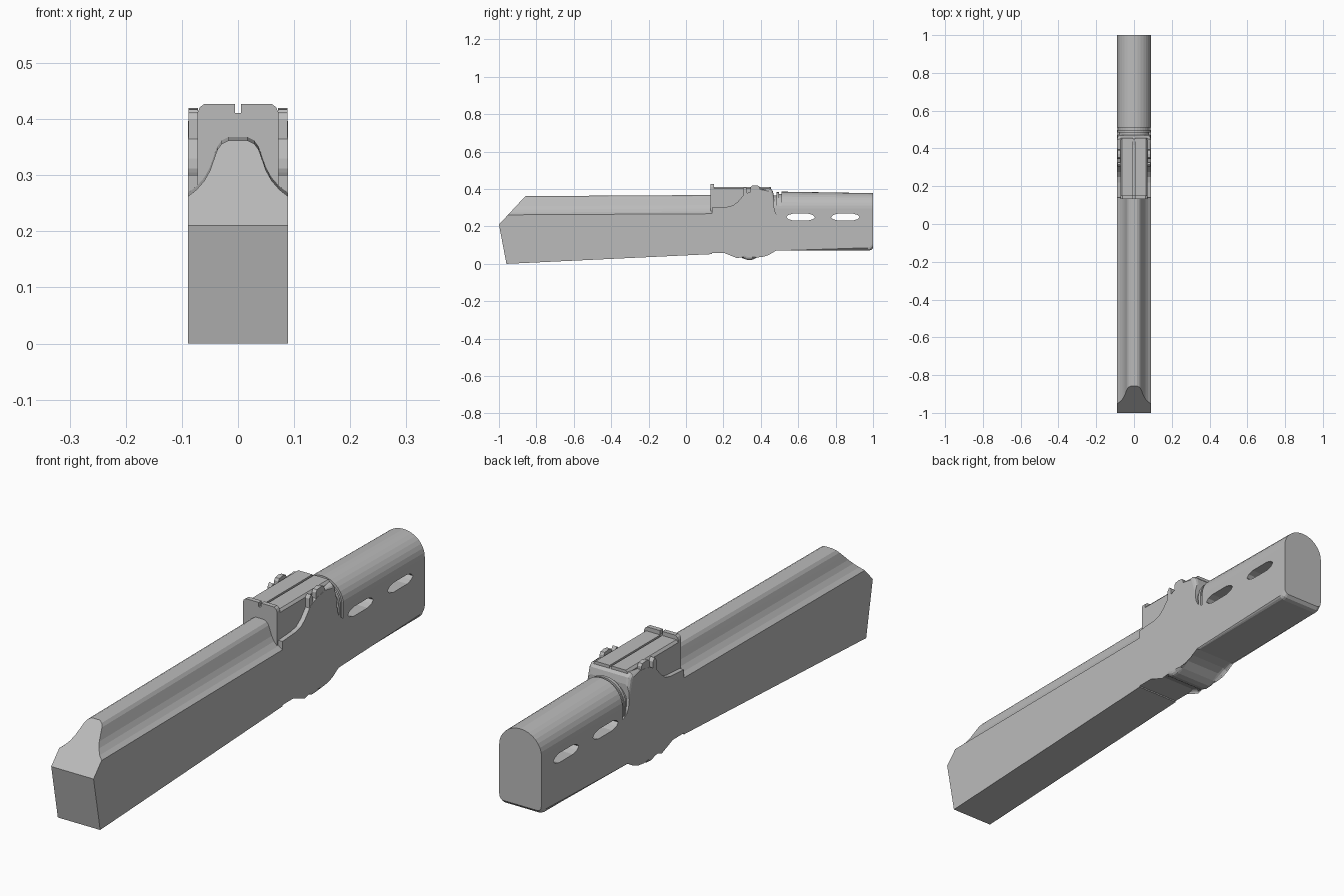
import bpy, bmesh, math

if "Cube" in bpy.data.objects:
    bpy.data.objects.remove(bpy.data.objects["Cube"])

grey = bpy.data.materials.new("plain grey")
grey.diffuse_color = (0.5, 0.5, 0.5, 1)
grey.use_nodes = True
grey.node_tree.nodes["Principled BSDF"].inputs["Base Color"].default_value = grey.diffuse_color


def finish(name, bm):
    bmesh.ops.recalc_face_normals(bm, faces=bm.faces)
    me = bpy.data.meshes.new(name)
    bm.to_mesh(me)
    bm.free()
    me.materials.append(grey)
    ob = bpy.data.objects.new(name, me)
    bpy.context.collection.objects.link(ob)
    return ob


def loft(rings, caps=True):
    """Join closed rings of 3D points into a skin."""
    bm = bmesh.new()
    vs = [[bm.verts.new(p) for p in r] for r in rings]
    n = len(vs[0])
    for a, b in zip(vs, vs[1:]):
        for i in range(n):
            j = (i + 1) % n
            bm.faces.new((a[i], a[j], b[j], b[i]))
    if caps:
        bm.faces.new(vs[0])
        bm.faces.new(vs[-1])
    return bm, vs


def mirror(half):
    """Right half of an xz section, bottom to top, made symmetrical."""
    return half + [(-x, z) for x, z in reversed(half) if x > 0]


def along_y(name, pts, y0, y1):
    return finish(name, loft([[(x, y, z) for x, z in pts] for y in (y0, y1)])[0])


def along_x(pts, x0, x1):
    return loft([[(x, y, z) for y, z in pts] for x in (x0, x1)])[0]


W = 0.0895

# Long stock: slab with a concave ridge, sloped rear end
section = mirror([(W, 0), (W, .21), (W, .262), (.074, .274), (.06, .29), (.05, .308),
                  (.043, .328), (.037, .345), (.029, .356), (.017, .362)])


def rear_y(z):
    return -.96 - .04 * z / .21 if z <= .21 else -1 + (z - .21) * .93


rear = [(x, rear_y(z), z) for x, z in section]
fore = [(x, .14, z + (.052 if z == 0 else .006)) for x, z in section]
bm, vs = loft([rear, fore], caps=False)
r = vs[0]
bm.faces.new((r[0], r[1], r[-2], r[-1]))
bm.faces.new(r[1:-1])
bm.faces.new(vs[1])
finish("stock", bm)

# Receiver sides and lower handguard in one side profile
profile = [(.14, .057), (.25, .057), (.28, .045), (.305, .029), (.33, .021), (.355, .022),
           (.38, .034), (.41, .053), (.44, .064), (.48, .07), (.975, .07), (.99, .074),
           (1, .085), (1, .25), (.505, .25), (.485, .262), (.474, .285), (.47, .31),
           (.47, .365), (.464, .39), (.45, .405), (.40, .397), (.35, .388), (.31, .37),
           (.275, .33), (.25, .312), (.22, .305), (.14, .30)]
bm = along_x(profile, -W, W)
edges = [e for e in bm.edges if abs(e.verts[0].co.x - e.verts[1].co.x) < 1e-4 and
         (all(v.co.z < .09 and v.co.y > .24 for v in e.verts) or
          all(v.co.z > .36 and v.co.y > .39 for v in e.verts))]
bmesh.ops.bevel(bm, geom=edges, offset=.016, segments=3, profile=.5,
                affect='EDGES', clamp_overlap=False)
body = finish("receiver_and_lower_handguard", bm)


# Upper handguard: half-round cover tapering slightly forward
def arch(y, rx, top, base=.25, spring=.295, n=16):
    pts = [(rx, y, base)]
    for i in range(n + 1):
        a = math.pi * i / n
        pts.append((rx * math.cos(a), y, spring + (top - spring) * math.sin(a)))
    return pts + [(-rx, y, base)]


upper = finish("upper_handguard", loft([arch(.51, W, .386), arch(1, W, .378)])[0])

# Stepped collar between receiver and handguard
finish("collar", loft([arch(.46, .08, .365), arch(.485, .08, .365), arch(.485, .087, .383),
                       arch(.497, .087, .383), arch(.497, .083, .374),
                       arch(.515, .083, .374)])[0])

# Vent slots cut right through both handguard halves
for cy in (.613, .852):
    slot = [(cy - .077, .25), (cy - .066, .261), (cy - .042, .268), (cy + .042, .268),
            (cy + .066, .261), (cy + .077, .25), (cy + .066, .239), (cy + .042, .232),
            (cy - .042, .232), (cy - .066, .239)]
    cutter = finish("slot_cutter", along_x(slot, -.2, .2))
    cutter.hide_render = True
    for ob in (body, upper):
        m = ob.modifiers.new("slot", 'BOOLEAN')
        m.object, m.operation, m.solver = cutter, 'DIFFERENCE', 'EXACT'
        bpy.context.view_layer.objects.active = ob
        bpy.ops.object.modifier_apply(modifier=m.name)
    bpy.data.objects.remove(cutter)

# Top cover with a centre groove
along_y("top_cover", mirror([(.072, .26), (.072, .402), (.064, .411), (.004, .411),
                             (.004, .400)]), .145, .455)

# Rear sight plate with a notch
along_y("rear_sight_plate", mirror([(.072, .28), (.072, .412), (.068, .421), (.06, .427),
                                    (.005, .427), (.005, .411)]), .132, .15)

# Side lugs: a long rounded one and a short one on each side
for s, side in ((1, "right"), (-1, "left")):
    for name, y0, y1, top in (("long", .345, .395, .42), ("short", .305, .325, .412)):
        mid = (y0 + y1) / 2
        pts = [(y0, .36), (y0, top - .012), (y0 + .006, top - .003), (mid, top),
               (y1 - .006, top - .003), (y1, top - .012), (y1, .36)]
        finish(f"{side}_{name}_lug", along_x(pts, s * .071, s * .0885))
